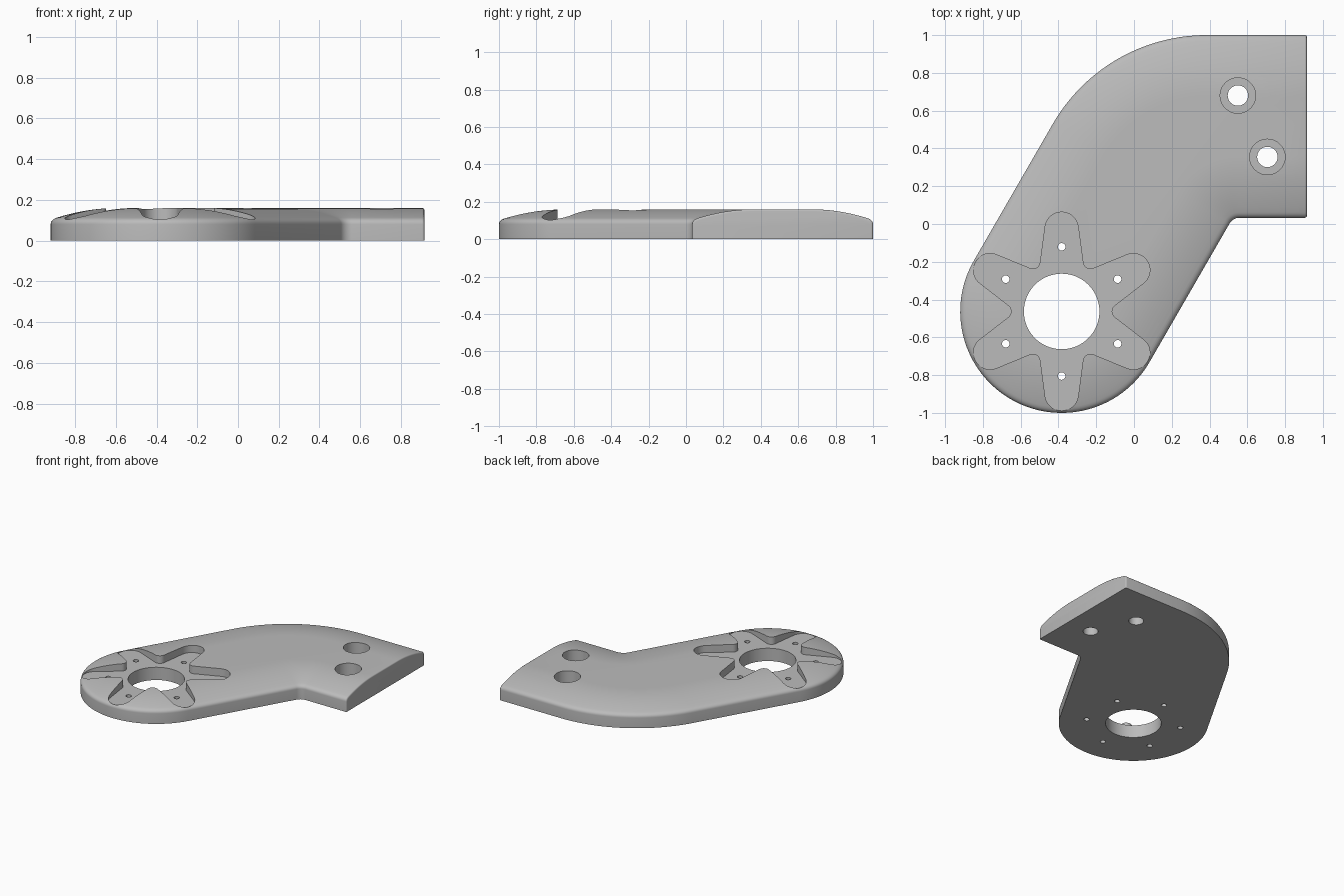
import bpy, bmesh
from math import radians, sin, cos, pi
from mathutils import Vector

if "Cube" in bpy.data.objects:
    bpy.data.objects.remove(bpy.data.objects["Cube"], do_unlink=True)

grey = bpy.data.materials.new("light_grey")
grey.use_nodes = True
grey.diffuse_color = (0.5, 0.5, 0.5, 1)
grey.node_tree.nodes["Principled BSDF"].inputs["Base Color"].default_value = (0.5, 0.5, 0.5, 1)

HEIGHT, CROWN = 0.16, 0.33           # plate thickness, width of the domed border
HUB, HUB_R = Vector((-0.383, -0.463)), 0.537
END_X, LOW_Y, HIGH_Y = 0.915, 0.033, 1.0
OUTER_R, INNER_R, ROUND = 0.94, 0.06, 0.01
STEPS = 4


def arc(center, radius, start, end, count):
    """Points on an arc, angles in degrees."""
    result = []
    for i in range(count + 1):
        a = radians(start + (end - start) * i / count)
        result.append(Vector((center[0] + radius * cos(a), center[1] + radius * sin(a))))
    return result


def make_object(name, bm):
    bmesh.ops.recalc_face_normals(bm, faces=bm.faces)
    mesh = bpy.data.meshes.new(name)
    bm.to_mesh(mesh)
    bm.free()
    mesh.materials.append(grey)
    obj = bpy.data.objects.new(name, mesh)
    bpy.context.collection.objects.link(obj)
    return obj


def prism(name, points, z0, z1):
    bm = bmesh.new()
    low = [bm.verts.new((p.x, p.y, z0)) for p in points]
    high = [bm.verts.new((p.x, p.y, z1)) for p in points]
    bm.faces.new(low)
    bm.faces.new(high)
    for i in range(len(points)):
        j = (i + 1) % len(points)
        bm.faces.new((low[i], low[j], high[j], high[i]))
    return make_object(name, bm)


def cut(target, name, points, z0, z1):
    tool = prism(name, points, z0, z1)
    tool.hide_render = True
    mod = target.modifiers.new(name, "BOOLEAN")
    mod.operation, mod.solver, mod.object = "DIFFERENCE", "EXACT", tool
    bpy.context.view_layer.update()
    graph = bpy.context.evaluated_depsgraph_get()
    mesh = bpy.data.meshes.new_from_object(target.evaluated_get(graph))
    target.modifiers.clear()
    target.data = mesh
    bpy.data.objects.remove(tool, do_unlink=True)


def circle(center, radius, count):
    return arc(center, radius, 0, 360, count)[:-1]


# Bend centres, tangent to the 60 degree arm and the straight arm
side = Vector((cos(radians(150)), sin(radians(150))))
outer_y, inner_y = HIGH_Y - OUTER_R, LOW_Y - INNER_R
outer = Vector((HUB.x + (HUB_R - OUTER_R - side.y * (outer_y - HUB.y)) / side.x, outer_y))
inner = Vector((HUB.x - (HUB_R + INNER_R + side.y * (inner_y - HUB.y)) / side.x, inner_y))


def outline(d, z):
    """Outline moved inward by d at height z, with softened end edges."""
    pts = [(p.x, p.y, z) for p in arc(HUB, HUB_R - d, 150, 330, 64)]
    pts += [(p.x, p.y, z) for p in arc(inner, INNER_R + d, 150, 90, 12)]
    low, high = [], []
    for i in range(STEPS + 1):
        t = pi / 2 * i / STEPS
        x = END_X - ROUND + ROUND * sin(t)
        drop = ROUND * (1 - cos(t))
        zz = z - drop if z > 0 else 0
        low.append((x, LOW_Y + d + drop, zz))
        high.append((x, HIGH_Y - d - drop, zz))
    first = len(pts)
    pts += low + high[::-1]
    pts += [(p.x, p.y, z) for p in arc(outer, OUTER_R - d, 90, 150, 28)]
    return pts, first


# Edge section: upright wall, soft shoulder, shallow dome
def dome(d):
    return HEIGHT - (CROWN - d) ** 2 / 1.9


section = [(0, 0)]
shoulder, wall, knee = 0.03, 0.08, 0.103
for i in range(7):
    t = i / 6
    section.append((shoulder * t * t,
                    wall * (1 - t) ** 2 + 2 * knee * t * (1 - t) + dome(shoulder) * t * t))
for i in range(1, 13):
    d = shoulder + (CROWN - shoulder) * i / 12
    section.append((d, dome(d)))

# Plate body
bm = bmesh.new()
rings = []
for d, z in section:
    pts, first = outline(d, z)
    rings.append([bm.verts.new(p) for p in pts])
count = len(rings[0])
last_low = first + STEPS
for a, b in zip(rings, rings[1:]):
    for i in range(count):
        j = (i + 1) % count
        if i != last_low:
            bm.faces.new((a[i], a[j], b[j], b[i]))
bm.faces.new([r[last_low] for r in rings] + [r[last_low + 1] for r in reversed(rings)])
bm.faces.new(rings[0])
top = rings[-1]
for i in range(STEPS):
    j = first + i
    k = first + 2 * STEPS + 1 - i
    bm.faces.new((top[j], top[j + 1], top[k - 1], top[k]))
bm.faces.new(top[:first + 1] + top[first + 2 * STEPS + 1:])
plate = make_object("bent_arm_plate", bm)

# Six-lobed pocket around the hub
star = []
for k in range(6):
    angle = 30 + 60 * k
    a = radians(angle)
    tip = HUB + Vector((cos(a), sin(a))) * 0.438
    star += arc(tip, 0.088, angle - 81.6, angle + 81.6, 16)
    ray = angle + 30
    b = radians(ray)
    notch = HUB + Vector((cos(b), sin(b))) * 0.305
    star += arc(notch, 0.04, ray + 231.6, ray + 128.4, 8)
cut(plate, "star_pocket", star, 0.1, 0.3)

# Hub bore and ring of pin holes
cut(plate, "hub_bore", circle(HUB, 0.2, 64), -0.1, 0.3)
for k in range(6):
    a = radians(30 + 60 * k)
    cut(plate, "pin_hole", circle(HUB + Vector((cos(a), sin(a))) * 0.342, 0.02, 20), -0.1, 0.3)

# Counterbored bolt holes
for center in (Vector((0.55, 0.68)), Vector((0.706, 0.355))):
    cut(plate, "bolt_recess", circle(center, 0.094, 40), 0.065, 0.3)
    cut(plate, "bolt_hole", circle(center, 0.054, 32), -0.1, 0.3)

plate.data.materials.clear()
plate.data.materials.append(grey)
bpy.ops.object.select_all(action="DESELECT")
plate.select_set(True)
bpy.context.view_layer.objects.active = plate
bpy.ops.object.shade_smooth_by_angle(angle=radians(30))
